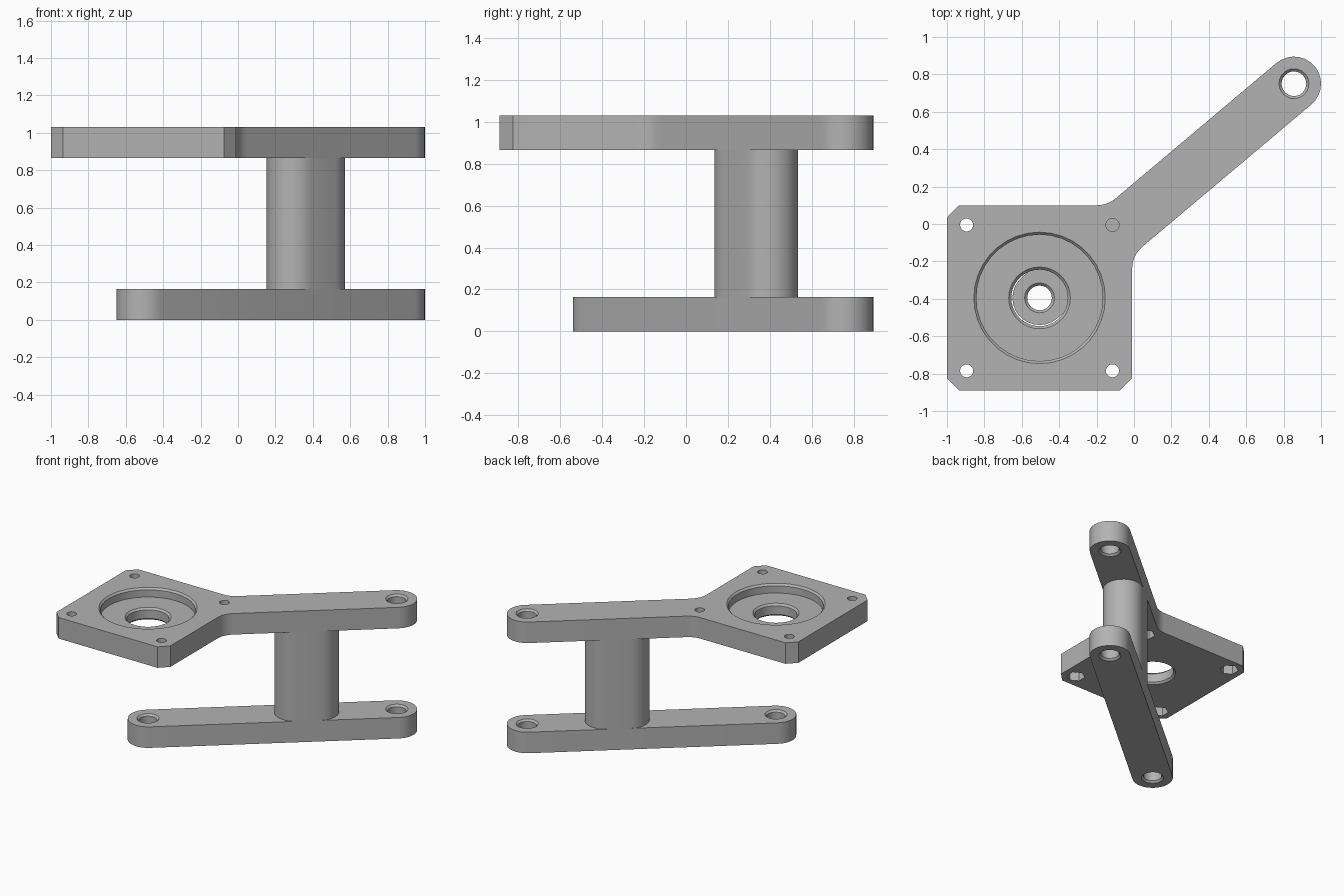
import bpy, bmesh
from math import cos, sin, tan, pi, atan2, radians
from mathutils import Vector

cube = bpy.data.objects.get("Cube")
if cube:
    bpy.data.objects.remove(cube, do_unlink=True)

# Main dimensions
HUB = Vector((-0.505, -0.395))      # centre of the square plate
TIP = Vector((0.855, 0.75))         # far end of the arms
ALONG = (TIP - HUB).normalized()
SIDE = Vector((-ALONG.y, ALONG.x))
R = 0.145                           # half width of the arms
THICK = 0.165
TOP = 1.03
LOW = TOP - THICK
HALF = 0.495                        # half width of the plate
CUT = 0.065                         # plate corner cut
BEVEL = 0.014

grey = bpy.data.materials.new("plain grey")
grey.use_nodes = True
grey.diffuse_color = (0.45, 0.45, 0.45, 1)
shader = next(n for n in grey.node_tree.nodes if n.type == 'BSDF_PRINCIPLED')
shader.inputs["Base Color"].default_value = grey.diffuse_color


def make_object(name, bm):
    bmesh.ops.recalc_face_normals(bm, faces=bm.faces)
    mesh = bpy.data.meshes.new(name)
    bm.to_mesh(mesh)
    bm.free()
    mesh.materials.append(grey)
    obj = bpy.data.objects.new(name, mesh)
    bpy.context.collection.objects.link(obj)
    return obj


def extrude(name, outline, z0, z1):
    """Prism from a flat outline."""
    bm = bmesh.new()
    face = bm.faces.new([bm.verts.new((p.x, p.y, z0)) for p in outline])
    made = bmesh.ops.extrude_face_region(bm, geom=[face])["geom"]
    bmesh.ops.translate(bm, vec=(0, 0, z1 - z0),
                        verts=[v for v in made if isinstance(v, bmesh.types.BMVert)])
    return make_object(name, bm)


def lathe(name, centre, profile, sides=32, turn=0.0):
    """Solid of revolution from (radius, z) pairs, capped at both ends."""
    bm = bmesh.new()
    rings = [[bm.verts.new((centre.x + r * cos(turn + 2 * pi * i / sides),
                            centre.y + r * sin(turn + 2 * pi * i / sides), z))
              for i in range(sides)] for r, z in profile]
    for a, b in zip(rings, rings[1:]):
        for i in range(sides):
            j = (i + 1) % sides
            bm.faces.new((a[i], a[j], b[j], b[i]))
    bm.faces.new(rings[0])
    bm.faces.new(rings[-1])
    return make_object(name, bm)


def half_round(centre, direction, steps=14):
    start = atan2(direction.y, direction.x) - pi / 2
    return [centre + R * Vector((cos(start + pi * i / steps), sin(start + pi * i / steps)))
            for i in range(steps + 1)]


def slot(a, b):
    return half_round(b, ALONG) + half_round(a, -ALONG)


def fillet(corner, d_in, d_out, radius=0.16, steps=6):
    """Curve leaving a corner along d_in and d_out."""
    reach = radius * tan(d_in.angle(-d_out) / 2)
    a, b = corner + d_in * reach, corner + d_out * reach
    ts = [i / steps for i in range(steps + 1)]
    return [a * (1 - t) ** 2 + corner * 2 * t * (1 - t) + b * t * t for t in ts]


def cut(obj, cutters):
    for c in cutters:
        c.hide_render = True
        mod = obj.modifiers.new("cut", 'BOOLEAN')
        mod.operation = 'DIFFERENCE'
        mod.solver = 'EXACT'
        mod.object = c
        bpy.context.view_layer.objects.active = obj
        bpy.ops.object.modifier_apply(modifier=mod.name)
        bpy.data.objects.remove(c, do_unlink=True)


def pin_hole(centre, z0, z1):
    """Cutter for a through hole with bevelled rims."""
    wide, narrow, e = 0.08, 0.08 - BEVEL, 0.01
    return lathe("hole_cutter", centre,
                 [(wide + e, z0 - e), (narrow, z0 + BEVEL),
                  (narrow, z1 - BEVEL), (wide + e, z1 + e)], 24)


# Lower arm
lower_arm = extrude("lower_arm", slot(HUB, TIP), 0, THICK)
cut(lower_arm, [pin_hole(HUB, 0, THICK), pin_hole(TIP, 0, THICK)])

# Post between the arms
post_mid = HUB + ALONG * ((TIP - HUB).length * 0.638)
post = extrude("post", slot(post_mid - ALONG * 0.085, post_mid + ALONG * 0.085), THICK, LOW)

# Square plate and upper arm in one outline
left, right = HUB.x - HALF, HUB.x + HALF
front, back = HUB.y - HALF, HUB.y + HALF
p_right = HUB - SIDE * R
p_right = p_right + ALONG * ((right - p_right.x) / ALONG.x)
p_back = HUB + SIDE * R
p_back = p_back + ALONG * ((back - p_back.y) / ALONG.y)
outline = [Vector(p) for p in ((left, back - CUT), (left, front + CUT), (left + CUT, front),
                               (right - CUT, front), (right, front + CUT))]
outline += fillet(p_right, Vector((0, -1)), ALONG)
outline += half_round(TIP, ALONG)
outline += fillet(p_back, ALONG, Vector((-1, 0)))
outline.append(Vector((left + CUT, back)))
plate_arm = extrude("plate_with_upper_arm", outline, LOW, TOP)

# Stepped round seat through the plate
floor = TOP - 0.07
seat = lathe("seat_cutter", HUB,
             [(0.175, LOW - 0.01), (0.151, LOW + BEVEL), (0.151, floor - BEVEL),
              (0.165, floor), (0.338, floor), (0.338, TOP - BEVEL), (0.361, TOP + 0.01)], 36)
cutters = [seat, pin_hole(TIP, LOW, TOP)]

# Bolt holes with six-sided nut recesses underneath
for sx in (-1, 1):
    for sy in (-1, 1):
        spot = HUB + Vector((sx, sy)) * 0.39
        cutters.append(lathe("bolt_cutter", spot, [(0.035, LOW - 0.1), (0.035, TOP + 0.1)], 20))
        cutters.append(lathe("nut_cutter", spot, [(0.066, LOW - 0.1), (0.066, LOW + 0.08)],
                             6, radians(30)))
cut(plate_arm, cutters)

# Smooth round walls, sharp edges
for obj in (lower_arm, post, plate_arm):
    bpy.ops.object.select_all(action='DESELECT')
    obj.select_set(True)
    bpy.context.view_layer.objects.active = obj
    bpy.ops.object.shade_smooth_by_angle(angle=radians(30))
